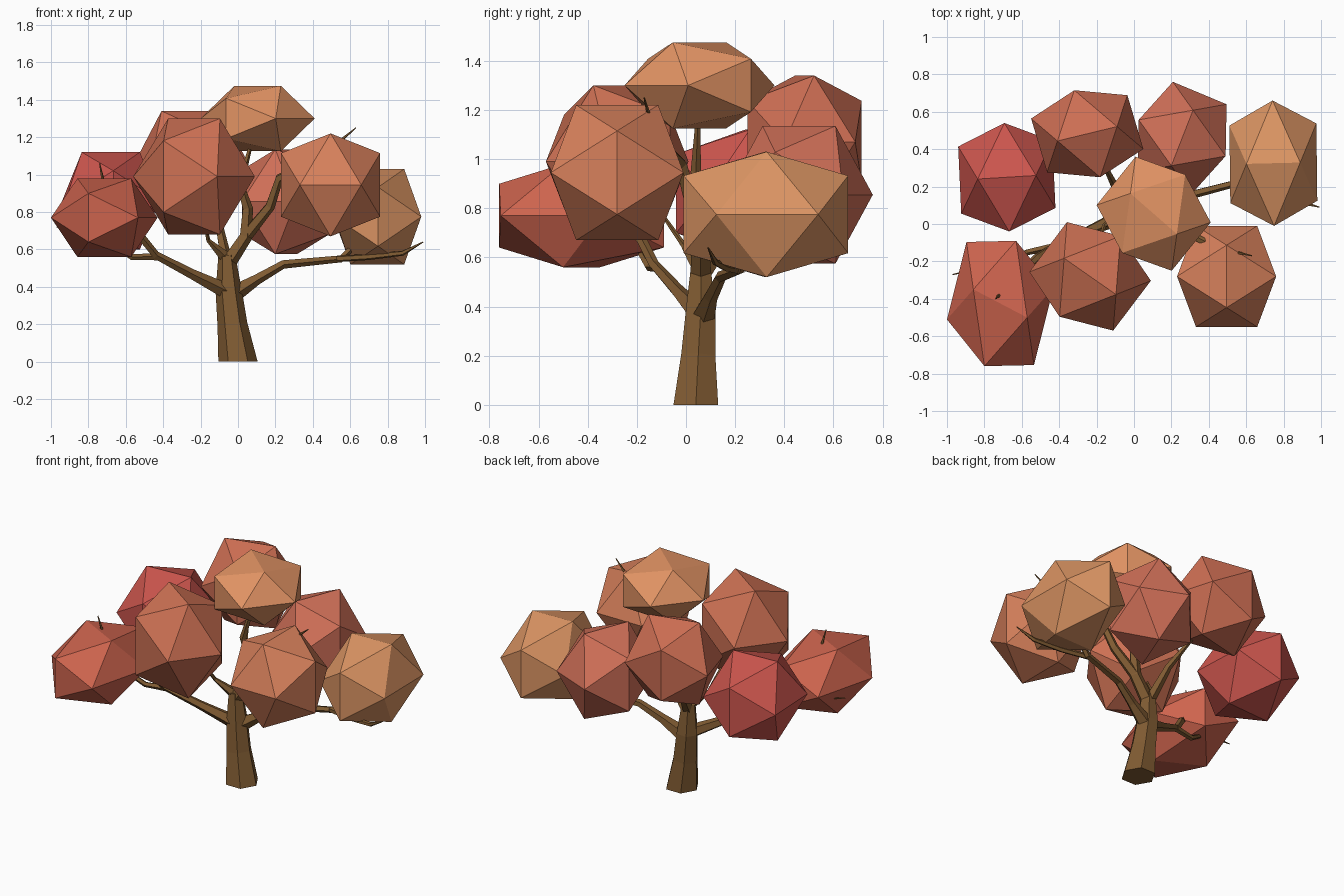
import bpy, bmesh
from math import cos, sin, pi, radians
from mathutils import Vector, Matrix

def material(name, rgb):
    m = bpy.data.materials.new(name)
    m.diffuse_color = [c ** 2.2 for c in rgb] + [1]
    return m

def finish(bm, name, mat):
    bmesh.ops.recalc_face_normals(bm, faces=bm.faces[:])
    me = bpy.data.meshes.new(name)
    bm.to_mesh(me)
    bm.free()
    me.materials.append(mat)
    ob = bpy.data.objects.new(name, me)
    bpy.context.collection.objects.link(ob)
    return ob

def foliage(name, lo, hi, turn, rgb):
    """Icosahedron with an edge on top, turned about z, fitted to a box."""
    g = (1 + 5 ** 0.5) / 2
    bm = bmesh.new()
    rot = Matrix.Rotation(radians(turn), 3, 'Z')
    for a in (-1, 1):
        for b in (-g, g):
            for p in ((a, 0, b), (0, b, a), (b, a, 0)):
                bm.verts.new(rot @ Vector(p))
    bmesh.ops.convex_hull(bm, input=bm.verts[:])
    size = [max(v.co[i] for v in bm.verts) for i in range(3)]
    for v in bm.verts:
        v.co = [(lo[i] + hi[i]) / 2 + v.co[i] / size[i] * (hi[i] - lo[i]) / 2 for i in range(3)]
    finish(bm, name, material(name + "_colour", rgb))

def limb(name, points, mat, sides=5):
    """Tapered faceted tube through (x, y, z, radius) points."""
    bm = bmesh.new()
    pts = [Vector(p[:3]) for p in points]
    rings = []
    for i, p in enumerate(pts):
        t = (pts[min(i + 1, len(pts) - 1)] - pts[max(i - 1, 0)]).normalized()
        if i == 0 and p.z == 0:
            t = Vector((0, 0, 1))
        q = Vector((0, 0, 1)).rotation_difference(t)
        r = points[i][3]
        rings.append([bm.verts.new(p + q @ Vector((r * cos(2 * pi * k / sides), r * sin(2 * pi * k / sides), 0)))
                      for k in range(sides)])
    for a, b in zip(rings, rings[1:]):
        for k in range(sides):
            n = (k + 1) % sides
            bm.faces.new((a[k], a[n], b[n], b[k]))
    bm.faces.new(rings[0])
    bm.faces.new(rings[-1])
    finish(bm, name, mat)

# Trunk and main branches
bark = material("bark", (0.50, 0.36, 0.21))
limb("trunk", [(0, 0.04, 0, 0.105), (-0.03, 0.05, 0.2, 0.08), (-0.05, 0.06, 0.38, 0.07),
               (-0.06, 0.06, 0.57, 0.045)], bark, 6)
limb("left_branch", [(-0.05, 0.05, 0.37, 0.045), (-0.25, -0.04, 0.47, 0.028), (-0.44, -0.13, 0.57, 0.022),
                     (-0.52, -0.18, 0.67, 0.022), (-0.70, -0.36, 0.85, 0.018), (-0.74, -0.40, 1.06, 0.003)], bark)
limb("left_twig", [(-0.43, -0.12, 0.56, 0.02), (-0.57, -0.15, 0.56, 0.017), (-0.75, -0.22, 0.68, 0.012),
                   (-0.97, -0.27, 0.72, 0.003)], bark)
limb("right_branch", [(-0.03, 0.07, 0.36, 0.05), (0.1, 0.1, 0.44, 0.03), (0.24, 0.14, 0.52, 0.024),
                      (0.55, 0.22, 0.55, 0.02), (0.68, 0.26, 0.68, 0.016), (0.75, 0.3, 0.85, 0.004)], bark)
limb("right_twig", [(0.53, 0.21, 0.55, 0.018), (0.7, 0.16, 0.56, 0.017), (0.88, 0.12, 0.58, 0.014),
                    (0.99, 0.09, 0.64, 0.003)], bark)
limb("top_branch", [(-0.06, 0.06, 0.52, 0.045), (0.04, 0.06, 0.67, 0.038), (0.05, 0.06, 0.82, 0.03),
                    (0.01, 0.04, 0.95, 0.022), (0.08, 0.05, 1.2, 0.008)], bark)
limb("front_right_branch", [(0.04, 0.06, 0.67, 0.035), (0.17, 0.02, 0.83, 0.028), (0.22, -0.02, 0.98, 0.025),
                            (0.45, -0.13, 1.1, 0.016), (0.63, -0.17, 1.25, 0.003)], bark)
limb("front_twig", [(-0.06, 0.06, 0.55, 0.035), (-0.16, -0.01, 0.65, 0.012), (-0.2, -0.15, 0.85, 0.004)], bark)
limb("back_branch", [(-0.06, 0.06, 0.52, 0.035), (-0.1, 0.2, 0.72, 0.022), (-0.2, 0.4, 0.95, 0.006)], bark)

# Foliage clumps: lower corner, upper corner, turn, colour
clumps = [
    ("left_back", (-0.94, -0.04, 0.60), (-0.42, 0.54, 1.12), 3, (0.80, 0.34, 0.31)),
    ("left_front", (-1.0, -0.76, 0.56), (-0.43, -0.09, 0.98), -20, (0.80, 0.39, 0.31)),
    ("centre_front", (-0.56, -0.57, 0.68), (0.09, 0.01, 1.30), -36, (0.80, 0.44, 0.33)),
    ("centre_back", (-0.55, 0.25, 0.80), (0.05, 0.715, 1.34), 15, (0.80, 0.43, 0.33)),
    ("right_back", (0.02, 0.16, 0.575), (0.495, 0.76, 1.135), 68, (0.82, 0.44, 0.35)),
    ("crown", (-0.20, -0.25, 1.125), (0.41, 0.36, 1.475), -40, (0.88, 0.57, 0.39)),
    ("far_right", (0.51, -0.01, 0.52), (0.98, 0.66, 1.03), 1, (0.86, 0.58, 0.39)),
    ("right_front", (0.23, -0.55, 0.67), (0.76, -0.01, 1.22), 90, (0.84, 0.50, 0.36)),
]
for name, lo, hi, turn, rgb in clumps:
    foliage(name + "_foliage", lo, hi, turn, rgb)
